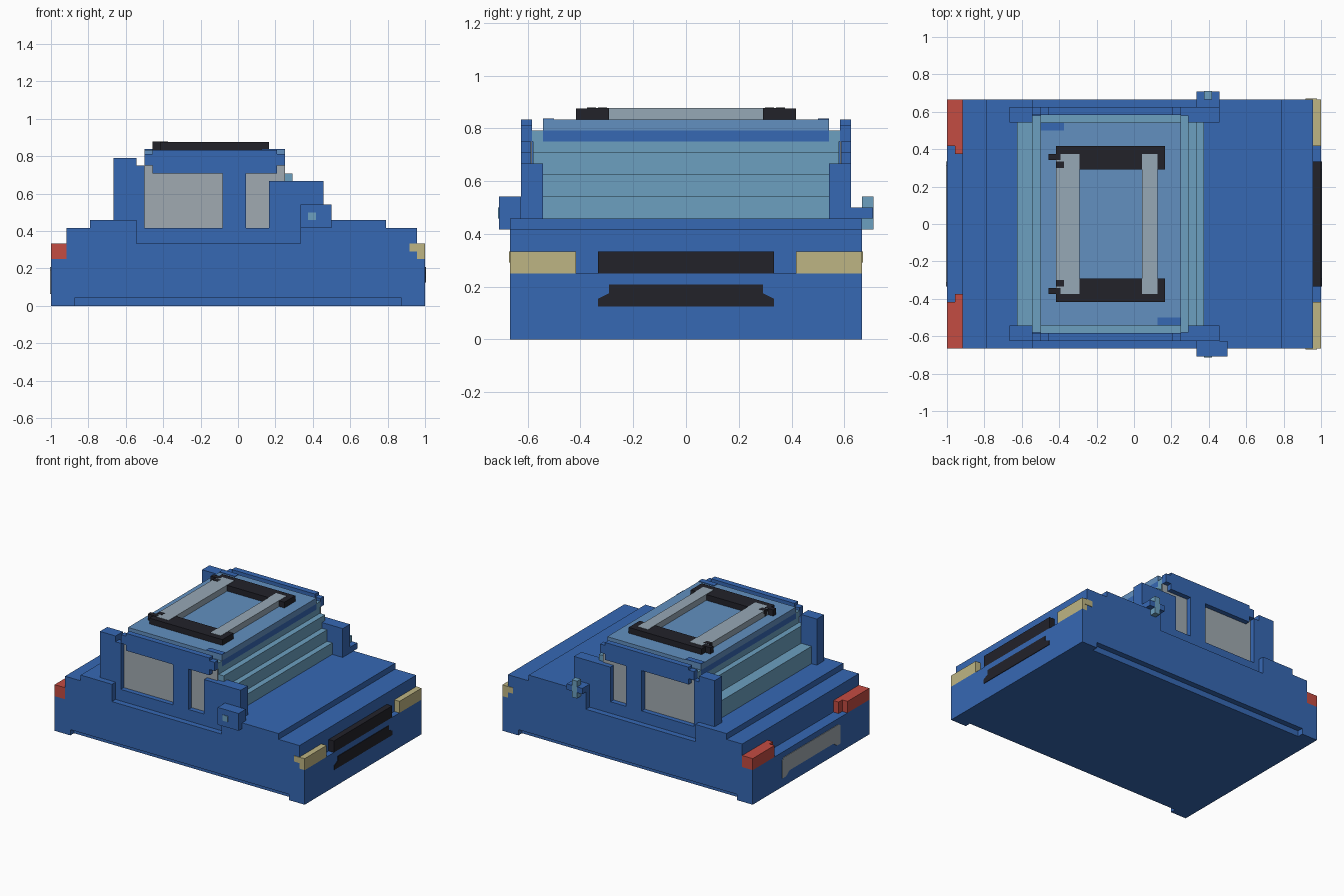
import bpy, bmesh

if "Cube" in bpy.data.objects:
    bpy.data.objects.remove(bpy.data.objects["Cube"], do_unlink=True)

U = 1 / 24  # every part sits on this block grid


def material(name, rgb):
    lin = [((c / 255 + 0.055) / 1.055) ** 2.4 for c in rgb] + [1]
    m = bpy.data.materials.new(name)
    m.use_nodes = True
    m.diffuse_color = lin
    bsdf = m.node_tree.nodes["Principled BSDF"]
    bsdf.inputs["Base Color"].default_value = lin
    bsdf.inputs["Roughness"].default_value = 0.8
    return m


BLUE = material("body blue", (54, 104, 180))
ROOF = material("roof blue", (98, 144, 192))
TEAL = material("windscreen blue", (108, 160, 192))
GLASS = material("window grey", (160, 170, 177))
BAR = material("bar grey", (150, 168, 182))
BLACK = material("black trim", (34, 34, 42))
TAN = material("headlight tan", (190, 181, 131))
RED = material("tail light red", (196, 76, 66))


def extrude(name, points, depth, mat, axis="y"):
    """Extrude a profile, (x, z) along y or (y, z) along x."""
    bm = bmesh.new()
    a, b = depth

    def place(p, d):
        v = (p[0], d, p[1]) if axis == "y" else (d, p[0], p[1])
        return bm.verts.new([c * U for c in v])

    face = bm.faces.new([place(p, a) for p in points])
    ret = bmesh.ops.extrude_face_region(bm, geom=[face])
    move = [0, (b - a) * U, 0] if axis == "y" else [(b - a) * U, 0, 0]
    bmesh.ops.translate(bm, vec=move,
                        verts=[g for g in ret["geom"] if isinstance(g, bmesh.types.BMVert)])
    bmesh.ops.recalc_face_normals(bm, faces=bm.faces)
    mesh = bpy.data.meshes.new(name)
    bm.to_mesh(mesh)
    bm.free()
    mesh.materials.append(mat)
    obj = bpy.data.objects.new(name, mesh)
    bpy.context.collection.objects.link(obj)
    return obj


def box(name, x, y, z, mat):
    return extrude(name, [(x[0], z[0]), (x[1], z[0]), (x[1], z[1]), (x[0], z[1])], y, mat)


def pair(name, x, y, z, mat):
    for side, s in (("left", 1), ("right", -1)):
        box(f"{name}_{side}", x, sorted((y[0] * s, y[1] * s)), z, mat)


# Body: a core, a door layer and an outer skin sharing the same ends
front_end = [(24, 0), (24, 6), (23, 6), (23, 10), (19, 10), (19, 11)]
rear_end = [(-19, 11), (-19, 10), (-22, 10), (-22, 6), (-24, 6), (-24, 0)]
doors = [(11, 11), (11, 16), (4, 16), (4, 10), (1, 10), (1, 17), (-2, 17), (-2, 10),
         (-12, 10), (-12, 18), (-13, 18), (-13, 19), (-16, 19), (-16, 11)]
pocket = [(8, 11), (8, 8), (-13, 8), (-13, 11)]
sill = [(-21, 0), (-21, 1), (21, 1), (21, 0)]

extrude("body_core", front_end + rear_end, (-14, 14), BLUE)
for side, s in (("left", 1), ("right", -1)):
    extrude(f"door_{side}", front_end + doors + rear_end, (14 * s, 15 * s), BLUE)
    extrude(f"outer_skin_{side}", front_end + pocket + rear_end + sill, (15 * s, 16 * s), BLUE)

# Cabin sides: roof rails, inner pillars and window glass
pair("roof_rail", (-11, 5), (14, 15), (17, 20), BLUE)
pair("rail_ends", (-12, 6), (14, 15), (18, 19.5), BLUE)
pair("front_pillar", (4, 11), (13, 15), (11, 16), BLUE)
pair("rear_pillar", (-16, -13), (13, 15), (11, 19), BLUE)
pair("side_window", (-12, 6), (14, 14.15), (10, 18), GLASS)
pair("window_top", (-12, 6), (13, 14), (18, 19), TEAL)

# Stepped glass across the front and back of the cabin
steps = [(9, 11), (9, 13), (8, 13), (8, 15), (7, 15), (7, 17), (6, 17), (6, 18),
         (-12, 18), (-12, 17), (-13, 17), (-13, 14), (-15, 14), (-15, 11)]
extrude("stepped_screens", steps, (-13.9, 13.9), TEAL)

# Roof
box("roof_base", (-12, 6), (-13, 13), (18, 19), BLUE)
box("roof_panel", (-12, 6), (-13, 13), (19, 20), ROOF)
box("roof_corner_front", (3, 6), (-13, -12), (20, 20.1), BLUE)
box("roof_corner_rear", (-12, -9), (12, 13), (20, 20.1), BLUE)

# Roof rack
pair("rack_rail", (-10, 4), (7, 10), (20, 21), BLACK)
pair("rack_peg", (-11, -9.4), (8.2, 9), (20, 21.08), BLACK)
pair("rack_clip", (-10, -9), (7.2, 8), (20, 21.08), BLACK)
for name, x in (("rear", (-10, -7)), ("front", (1, 3))):
    box(f"rack_bar_{name}", x, (-9, 9), (20, 21.04), BAR)

# Lights
pair("headlight", (23, 24), (10, 16), (6, 8), TAN)
pair("headlight_side", (22, 23.5), (15.5, 16.08), (7, 8), TAN)
pair("tail_light", (-24, -22), (10, 16), (6, 8), RED)
pair("tail_light_inner", (-23, -22), (9, 10), (6, 8), RED)

# Grille, lower vent and number plate
box("grille", (23, 24), (-8, 8), (6, 8), BLACK)
vent = [(-8, 3), (8, 3), (8, 3.7), (7, 4.2), (7, 5), (-7, 5), (-7, 4.2), (-8, 3.7)]
extrude("lower_vent", vent, (24, 24.1), BLACK, "x")
plate = [(-8, 1.5), (-7, 1.5), (-6, 2.2), (6, 2.2), (7, 1.5), (8, 1.5),
         (8, 4.6), (7.5, 5), (-7.5, 5), (-8, 4.6)]
extrude("number_plate", plate, (-24.1, -24), GLASS, "x")

# Wing mirrors
box("mirror_right", (8, 12), (-17, -15), (10, 13), BLUE)
box("mirror_right_spot", (9, 10), (-17.1, -17), (11, 12), TEAL)
box("mirror_left_arm", (8, 11), (15, 17), (11, 12), BLUE)
box("mirror_left_post", (9, 10), (16, 17.04), (10, 13), TEAL)
